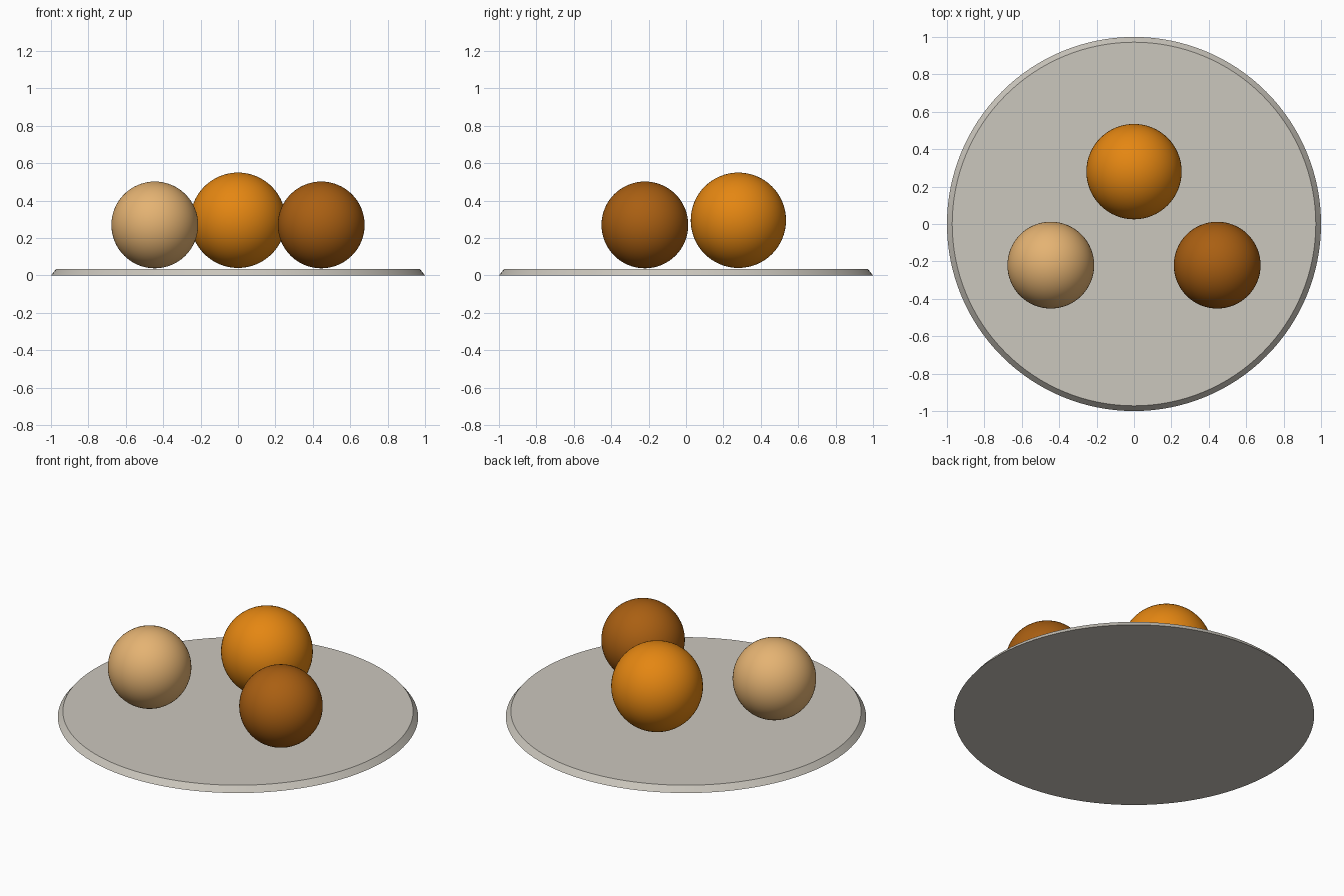
import bpy

cube = bpy.data.objects.get("Cube")
if cube:
    bpy.data.objects.remove(cube, do_unlink=True)


def material(name, rgb):
    mat = bpy.data.materials.new(name)
    mat.use_nodes = True
    mat.diffuse_color = (*rgb, 1)
    mat.node_tree.nodes["Principled BSDF"].inputs["Base Color"].default_value = (*rgb, 1)
    return mat


def finish(name, mat):
    obj = bpy.context.object
    obj.name = name
    obj.data.materials.append(mat)
    bpy.ops.object.shade_smooth_by_angle()


def ball(name, radius, location, mat):
    bpy.ops.mesh.primitive_uv_sphere_add(segments=64, ring_count=32, radius=radius, location=location)
    finish(name, mat)


# Plate with a bevelled rim
PLATE_HEIGHT = 0.035
bpy.ops.mesh.primitive_cone_add(vertices=128, radius1=1, radius2=0.972, depth=PLATE_HEIGHT,
                                location=(0, 0, PLATE_HEIGHT / 2))
finish("plate", material("warm grey", (0.6, 0.57, 0.51)))

# Three balls resting on the plate
ball("back_ball", 0.255, (0, 0.28, 0.295), material("orange", (0.78, 0.24, 0.006)))
ball("right_ball", 0.232, (-0.445, -0.22, 0.27), material("tan", (0.78, 0.45, 0.17)))
ball("left_ball", 0.232, (0.445, -0.22, 0.27), material("brown", (0.4, 0.115, 0.006)))
